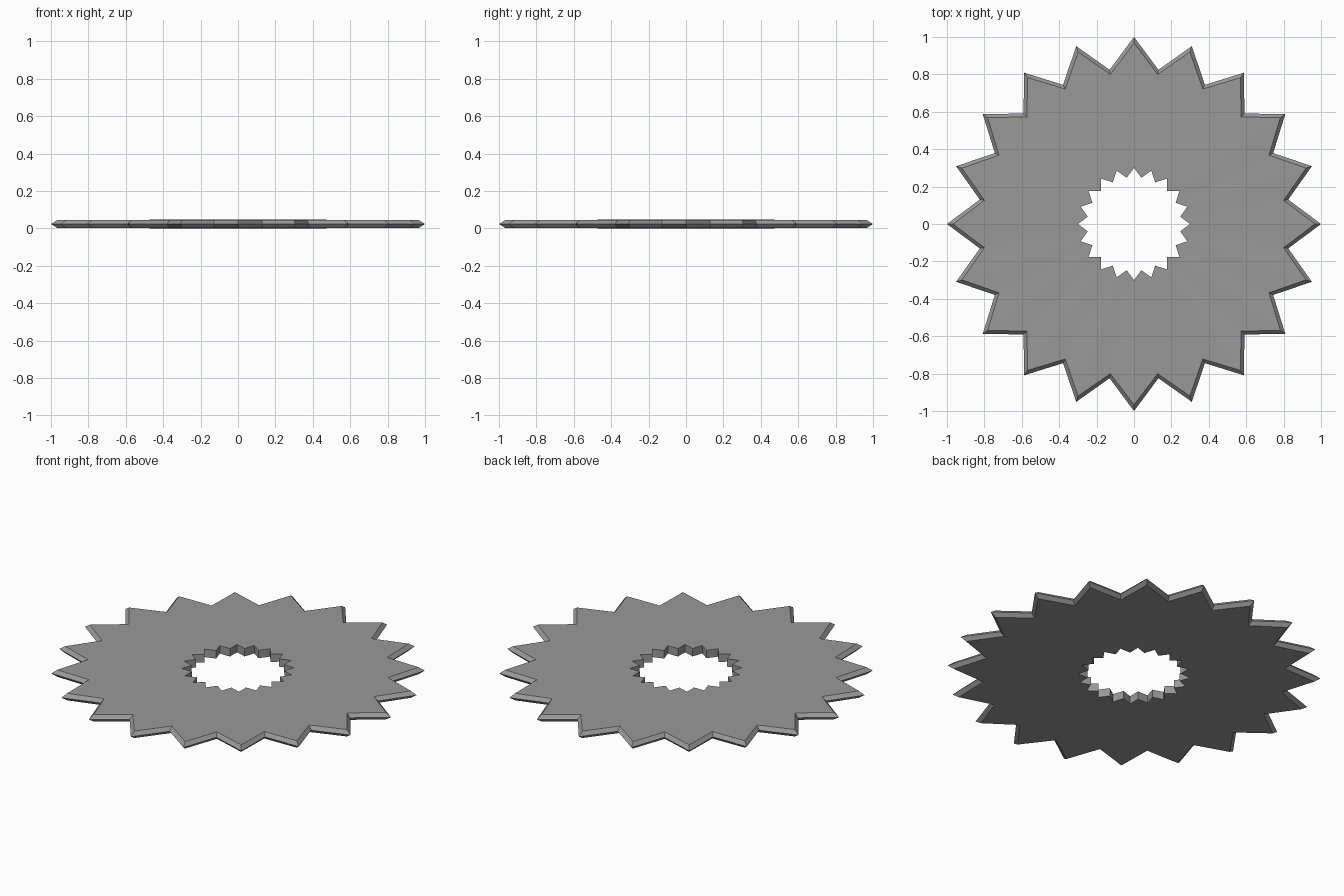
import bpy, bmesh
from math import sin, cos, pi

if "Cube" in bpy.data.objects:
    bpy.data.objects.remove(bpy.data.objects["Cube"])

POINTS = 20
THICK = 0.047      # thickness at the hole
TAPER = 0.003      # slight thinning toward the rim


def star_ring(bm, tip, valley, z):
    """Closed ring of star vertices alternating tip and valley radii."""
    n = POINTS * 2
    return [bm.verts.new(((valley if i % 2 else tip) * cos(pi * 2 * i / n),
                          (valley if i % 2 else tip) * sin(pi * 2 * i / n), z))
            for i in range(n)]


def bridge(bm, a, b):
    n = len(a)
    for i in range(n):
        j = (i + 1) % n
        bm.faces.new((a[i], a[j], b[j], b[i]))


# Toothed disc: sharp double-bevelled rim, star-shaped straight hole
bm = bmesh.new()
rings = [
    star_ring(bm, 0.30, 0.25, 0),                    # hole, bottom
    star_ring(bm, 0.967, 0.81, TAPER),               # bottom face edge
    star_ring(bm, 1.0, 0.835, THICK / 2),            # cutting edge
    star_ring(bm, 0.967, 0.81, THICK - TAPER),       # top face edge
    star_ring(bm, 0.30, 0.25, THICK),                # hole, top
]
for k in range(len(rings)):
    bridge(bm, rings[k], rings[(k + 1) % len(rings)])
bmesh.ops.recalc_face_normals(bm, faces=bm.faces)

mesh = bpy.data.meshes.new("toothed_disc")
bm.to_mesh(mesh)
bm.free()

# Dark grey metal
mat = bpy.data.materials.new("dark_steel")
mat.diffuse_color = (0.32, 0.32, 0.32, 1)
mat.use_nodes = True
mat.node_tree.nodes["Principled BSDF"].inputs["Base Color"].default_value = mat.diffuse_color
mesh.materials.append(mat)
bpy.context.collection.objects.link(bpy.data.objects.new("toothed_disc", mesh))
